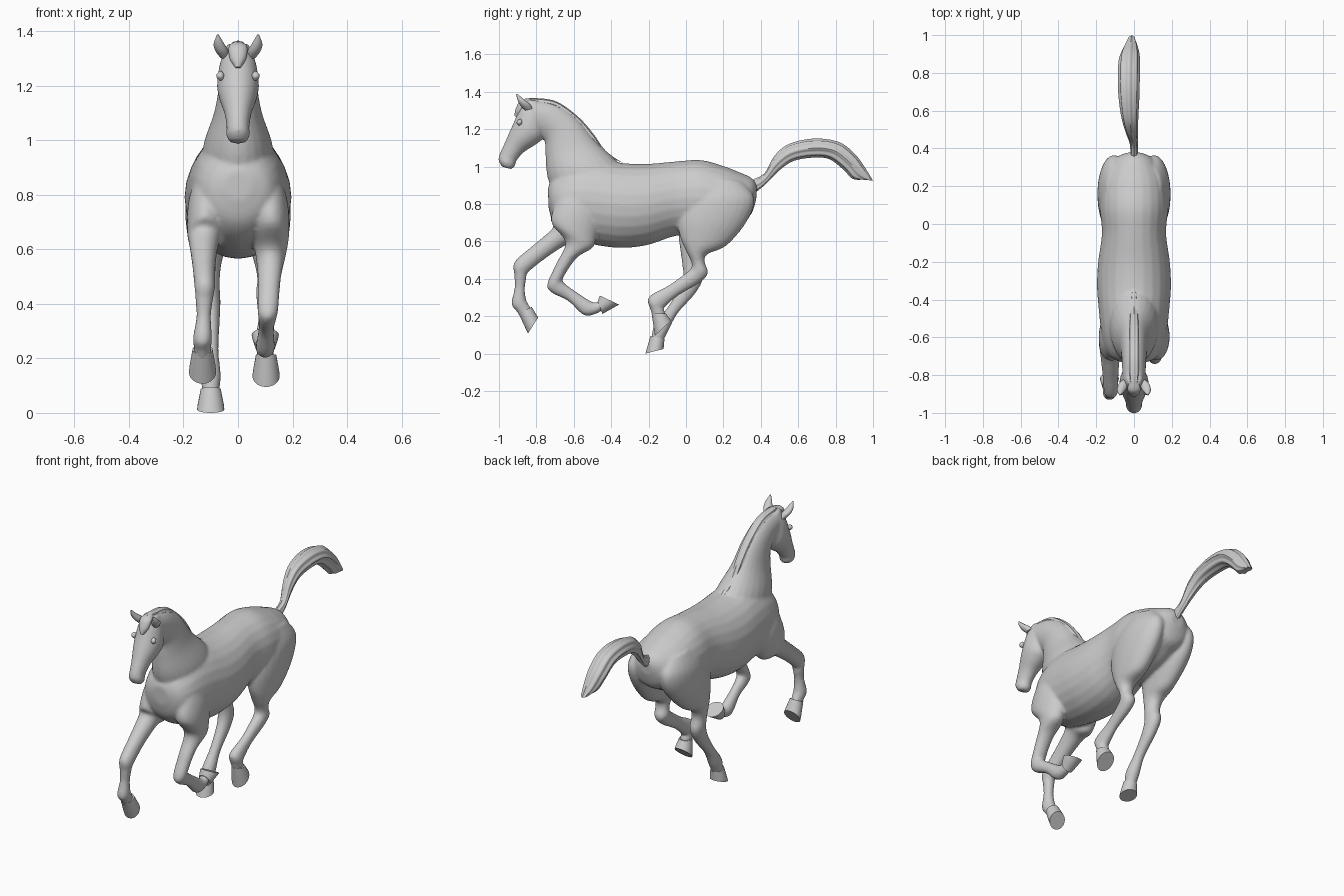
import bpy, bmesh, math
from mathutils import Vector


def catmull(rows, steps):
    """Smoothly resample a list of section rows."""
    if steps < 2:
        return rows
    out = []
    for i in range(len(rows) - 1):
        p0, p1 = rows[max(i - 1, 0)], rows[i]
        p2, p3 = rows[i + 1], rows[min(i + 2, len(rows) - 1)]
        for s in range(steps):
            t = s / steps
            out.append([0.5 * (2 * b + (c - a) * t + (2 * a - 5 * b + 4 * c - d) * t * t
                               + (3 * b - a - 3 * c + d) * t ** 3)
                        for a, b, c, d in zip(p0, p1, p2, p3)])
    return out + [rows[-1]]


def loft(bm, rows, side=1, steps=5, sides=24, groove=0.0, waves=8):
    """Rows are (front y, front z, back y, back z, half width, x): elliptical rings."""
    rings = []
    for ya, za, yb, zb, hw, x in catmull(rows, steps):
        a, b = Vector((x * side, ya, za)), Vector((x * side, yb, zb))
        c, h = (a + b) / 2, (a - b) / 2
        ring = []
        for k in range(sides):
            t = math.tau * k / sides
            r = 1 + groove * (math.cos(waves * t) - 1)
            ring.append(bm.verts.new(c + r * (h * math.cos(t) + Vector((hw * math.sin(t), 0, 0)))))
        rings.append(ring)
    for r0, r1 in zip(rings, rings[1:]):
        for k in range(sides):
            j = (k + 1) % sides
            bm.faces.new((r0[k], r0[j], r1[j], r1[k]))
    bm.faces.new(rings[0])
    bm.faces.new(rings[-1])


def finish(bm, name, angle=40):
    bmesh.ops.recalc_face_normals(bm, faces=bm.faces)
    me = bpy.data.meshes.new(name)
    bm.to_mesh(me)
    bm.free()
    for p in me.polygons:
        p.use_smooth = True
    me.set_sharp_from_angle(angle=math.radians(angle))
    ob = bpy.data.objects.new(name, me)
    bpy.context.collection.objects.link(ob)
    return ob


def part(name, rows, **kw):
    bm = bmesh.new()
    loft(bm, rows, **kw)
    return finish(bm, name)


# Trunk, from rump to chest: top point, bottom point, half width
torso = [
    (.38, .90, .375, .82, .04, 0), (.35, .94, .345, .74, .10, 0),
    (.28, .972, .28, .70, .145, 0), (.2, 1.003, .2, .66, .172, 0),
    (.08, 1.035, .08, .63, .18, 0), (-.05, 1.028, -.05, .63, .17, 0),
    (-.2, 1.015, -.2, .582, .19, 0), (-.33, 1.018, -.33, .565, .196, 0),
    (-.45, 1.035, -.45, .575, .187, 0), (-.56, 1.03, -.56, .60, .175, 0),
    (-.65, .99, -.65, .64, .155, 0), (-.71, .94, -.71, .70, .115, 0),
    (-.738, .89, -.735, .78, .05, 0)]
# Neck: throat side, crest side
neck = [
    (-.70, .82, -.30, .95, .14, 0), (-.742, .95, -.37, 1.03, .125, 0),
    (-.752, 1.07, -.475, 1.13, .088, 0), (-.757, 1.14, -.575, 1.255, .07, 0),
    (-.79, 1.18, -.69, 1.335, .064, 0), (-.85, 1.22, -.80, 1.358, .06, 0)]
# Head: face side, jaw side
head = [
    (-.855, 1.36, -.77, 1.345, .04, 0), (-.888, 1.315, -.75, 1.25, .066, 0),
    (-.915, 1.25, -.76, 1.16, .077, 0), (-.942, 1.19, -.80, 1.12, .069, 0),
    (-.968, 1.13, -.865, 1.078, .051, 0), (-.995, 1.07, -.905, 1.032, .042, 0),
    (-1.003, 1.035, -.915, 1.0, .043, 0), (-.985, 1.0, -.935, .986, .03, 0)]
# Legs: front edge, back edge, half width, sideways offset
shoulder = [(-.66, .90, -.48, .87, .045, .105), (-.70, .80, -.46, .74, .068, .115)]
fore_reaching = shoulder + [
    (-.725, .72, -.53, .60, .066, .12), (-.711, .674, -.63, .585, .056, .125),
    (-.807, .588, -.743, .515, .044, .125), (-.916, .492, -.843, .435, .038, .122),
    (-.918, .42, -.853, .405, .032, .124), (-.917, .35, -.861, .35, .027, .126),
    (-.933, .265, -.855, .29, .035, .13), (-.905, .225, -.838, .257, .032, .13),
    (-.885, .19, -.82, .225, .03, .13)]
fore_folded = shoulder + [
    (-.72, .70, -.48, .62, .068, .12), (-.645, .595, -.50, .565, .056, .12),
    (-.697, .476, -.583, .513, .043, .115), (-.742, .37, -.655, .408, .039, .11),
    (-.717, .325, -.652, .38, .034, .108), (-.63, .281, -.599, .339, .028, .104),
    (-.545, .205, -.508, .28, .035, .1), (-.47, .217, -.48, .275, .031, .1),
    (-.445, .24, -.46, .285, .03, .1)]
hip = [(.06, .95, .30, .92, .05, .095), (-.005, .84, .365, .83, .082, .105),
       (-.042, .72, .328, .71, .085, .108)]
hind_lifted = hip + [
    (-.032, .625, .22, .58, .066, .112), (0, .55, .115, .532, .05, .112),
    (.028, .49, .10, .49, .04, .11), (.028, .458, .118, .432, .041, .107),
    (0, .432, .075, .38, .036, .105), (-.09, .367, -.045, .308, .029, .103),
    (-.2, .303, -.123, .238, .037, .1), (-.19, .235, -.113, .23, .033, .1),
    (-.175, .19, -.11, .195, .03, .1)]
hind_planted = hip + [
    (-.04, .625, .19, .575, .064, .112), (-.03, .55, .10, .53, .05, .112),
    (-.02, .475, .075, .475, .041, .108), (-.015, .415, .09, .40, .041, .105),
    (-.035, .35, .047, .318, .035, .102), (-.102, .243, -.046, .213, .029, .1),
    (-.168, .155, -.093, .123, .037, .1), (-.183, .10, -.113, .085, .033, .1),
    (-.19, .06, -.125, .055, .03, .1)]

# Fused, smoothed body
bm = bmesh.new()
for rows, side in ((torso, 1), (neck, 1), (head, 1), (fore_reaching, -1),
                   (fore_folded, 1), (hind_lifted, 1), (hind_planted, -1)):
    loft(bm, rows, side)
body = finish(bm, "horse_body", 180)
rm = body.modifiers.new("fuse", 'REMESH')
rm.mode, rm.voxel_size, rm.use_smooth_shade = 'VOXEL', .0085, True
sm = body.modifiers.new("soften", 'SMOOTH')
sm.factor, sm.iterations = .5, 7

# Hooves: coronet ring, then flared flat sole
for name, top, sole, x in (
        ("hoof_fore_reaching", (-.895, .215, -.825, .25), (-.845, .107, -.791, .193), -.13),
        ("hoof_fore_folded", (-.447, .212, -.472, .28), (-.358, .262, -.46, .31), .1),
        ("hoof_hind_lifted", (-.184, .215, -.108, .215), (-.166, .095, -.08, .176), .103),
        ("hoof_hind_planted", (-.19, .095, -.115, .078), (-.217, 0, -.12, .025), -.1)):
    mid = [a * .25 + b * .75 for a, b in zip(top, sole)]
    part(name, [(*top, .037, x), (*mid, .048, x), (*sole, .05, x)], steps=1)

# Tail, with lengthwise strands
part("tail", [
    (.355, .93, .37, .86, .02, 0), (.42, .965, .425, .905, .022, 0),
    (.475, 1.06, .50, .98, .033, -.012), (.556, 1.123, .575, 1.03, .045, -.022),
    (.69, 1.15, .68, 1.048, .056, -.027), (.82, 1.13, .765, 1.04, .058, -.027),
    (.905, 1.065, .84, .985, .056, -.024), (.96, .99, .89, .935, .042, -.018),
    (1.0, .925, .945, .93, .02, -.012)], sides=48, groove=.07)

# Mane along the crest, and forelock between the ears
part("mane", [
    (-.36, 1.03, -.34, 1.02, .01, 0), (-.48, 1.08, -.43, 1.085, .022, 0),
    (-.55, 1.17, -.495, 1.175, .028, 0), (-.625, 1.25, -.575, 1.265, .03, 0),
    (-.71, 1.31, -.69, 1.347, .03, 0), (-.80, 1.325, -.80, 1.366, .028, 0),
    (-.86, 1.33, -.86, 1.363, .02, 0)], sides=40, groove=.07)
part("forelock", [
    (-.835, 1.365, -.82, 1.34, .02, 0), (-.885, 1.352, -.85, 1.33, .034, 0),
    (-.91, 1.31, -.87, 1.29, .03, 0), (-.918, 1.27, -.89, 1.26, .01, 0)])

# Ears and eyes, one per side
for side, tag in ((1, "right"), (-1, "left")):
    part("ear_" + tag, [
        (-.86, 1.30, -.82, 1.31, .018, .048), (-.885, 1.325, -.835, 1.335, .024, .06),
        (-.90, 1.355, -.862, 1.355, .019, .07), (-.908, 1.388, -.9, 1.388, .003, .074)],
        side=side)
    part("eye_" + tag, [
        (-.886, 1.255, -.882, 1.253, .003, .063), (-.902, 1.245, -.876, 1.241, .013, .065),
        (-.905, 1.232, -.879, 1.228, .013, .065), (-.895, 1.22, -.891, 1.219, .003, .063)],
        side=side, sides=16)
